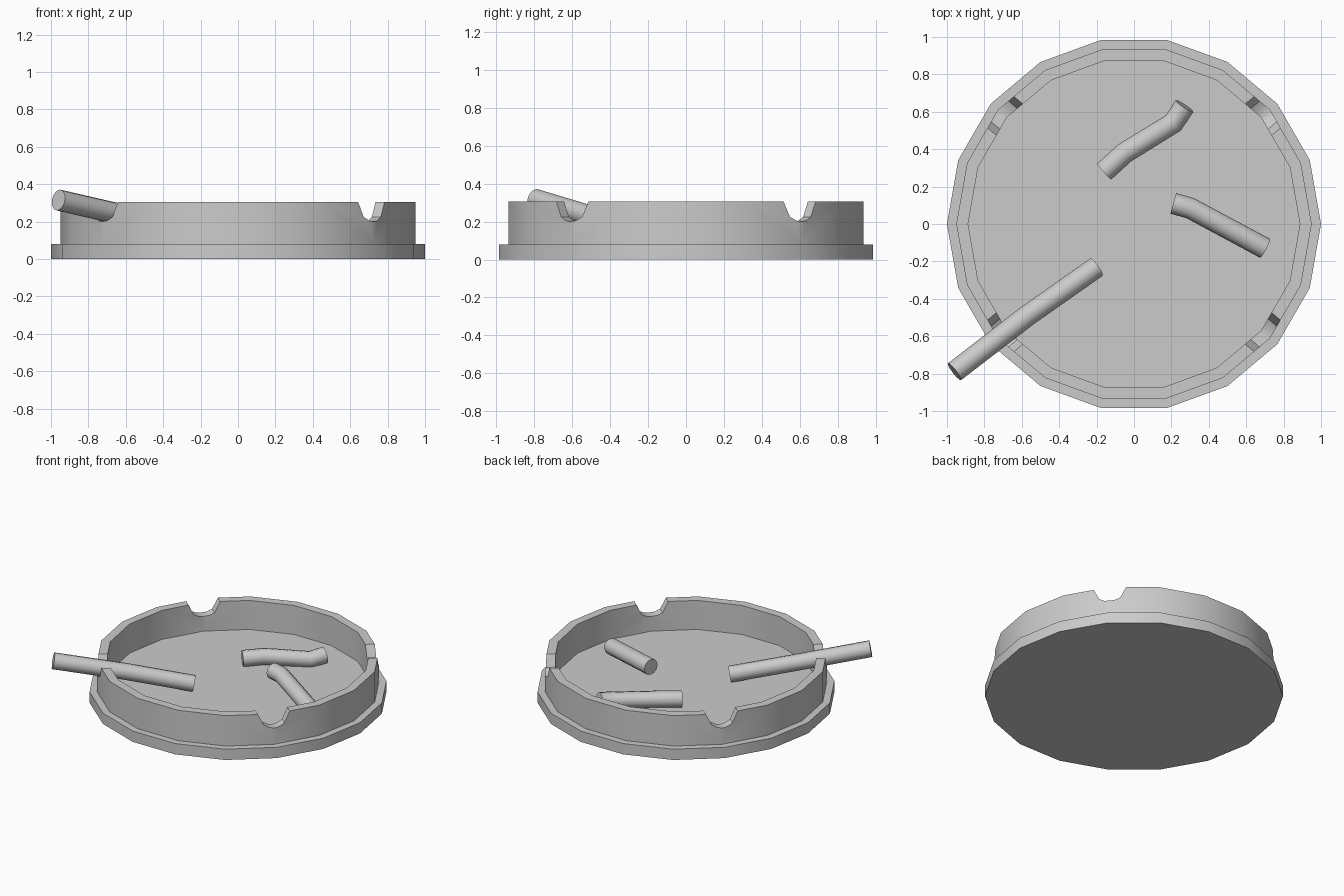
import bpy, bmesh
from math import cos, sin, radians, tau

if "Cube" in bpy.data.objects:
    bpy.data.objects.remove(bpy.data.objects["Cube"], do_unlink=True)

SIDES = 18
RIM = 0.305
COLOUR = (0.6, 0.6, 0.6, 1)

grey = bpy.data.materials.new("plain grey")
grey.use_nodes = True
grey.diffuse_color = COLOUR
grey.node_tree.nodes["Principled BSDF"].inputs["Base Color"].default_value = COLOUR


def add_mesh(name, bm):
    bmesh.ops.recalc_face_normals(bm, faces=bm.faces)
    mesh = bpy.data.meshes.new(name)
    bm.to_mesh(mesh)
    bm.free()
    mesh.materials.append(grey)
    obj = bpy.data.objects.new(name, mesh)
    bpy.context.collection.objects.link(obj)
    return obj


def select_only(obj):
    bpy.ops.object.select_all(action='DESELECT')
    obj.select_set(True)
    bpy.context.view_layer.objects.active = obj


def loft(bm, rings):
    """Join closed rings in order and cap both ends."""
    for a, b in zip(rings, rings[1:]):
        for i in range(len(a)):
            j = (i + 1) % len(a)
            bm.faces.new((a[i], a[j], b[j], b[i]))
    bm.faces.new(rings[0])
    bm.faces.new(rings[-1])


def lathe(name, profile):
    bm = bmesh.new()
    rings = [[bm.verts.new((r * cos(tau * i / SIDES), r * sin(tau * i / SIDES), z))
              for i in range(SIDES)] for r, z in profile]
    loft(bm, rings)
    return add_mesh(name, bm)


def notch_cutter(name, angle):
    """Radial prism with a rounded bottom that cuts a rest into the wall."""
    half = [(0.135, 0.36), (0.11, RIM), (0.072, 0.225), (0.035, 0.205)]
    outline = half + [(0, 0.2)] + [(-t, z) for t, z in reversed(half)]
    bm = bmesh.new()
    c, s = cos(angle), sin(angle)
    loft(bm, [[bm.verts.new((r * c - t * s, r * s + t * c, z)) for t, z in outline]
              for r in (0.75, 1.1)])
    return add_mesh(name, bm)


def bent_stick(name, points):
    """Round capped stick following a bent path."""
    curve = bpy.data.curves.new(name, 'CURVE')
    curve.dimensions = '3D'
    curve.bevel_depth = 0.057
    curve.bevel_resolution = 4
    curve.use_fill_caps = True
    spline = curve.splines.new('POLY')
    spline.points.add(len(points) - 1)
    for p, co in zip(spline.points, points):
        p.co = (*co, 1)
    curve.materials.append(grey)
    obj = bpy.data.objects.new(name, curve)
    bpy.context.collection.objects.link(obj)
    select_only(obj)
    bpy.ops.object.convert(target='MESH')
    return bpy.context.object


# Dish with a stepped foot, upright wall and flat floor
dish = lathe("dish", [(1, 0), (1, 0.08), (0.95, 0.08), (0.95, RIM),
                      (0.887, RIM), (0.887, 0.09)])

# Four rests cut in the wall
for n, angle in enumerate((40, 140, 220, 320)):
    cutter = notch_cutter("rest_cutter", radians(angle))
    mod = dish.modifiers.new("rest", 'BOOLEAN')
    mod.operation = 'DIFFERENCE'
    mod.solver = 'EXACT'
    mod.object = cutter
    select_only(dish)
    bpy.ops.object.modifier_apply(modifier=mod.name)
    bpy.data.objects.remove(cutter, do_unlink=True)

# One long stick lying in a rest, and two crumpled stubs on the floor
sticks = [
    bent_stick("long_stick", [(-0.96, -0.79, 0.315), (-0.57, -0.49, 0.225),
                              (-0.2, -0.23, 0.137)]),
    bent_stick("back_stub", [(-0.16, 0.28, 0.137), (-0.05, 0.38, 0.145),
                             (0.21, 0.54, 0.13), (0.27, 0.63, 0.145)]),
    bent_stick("side_stub", [(0.21, 0.11, 0.21), (0.3, 0.085, 0.21),
                             (0.7, -0.13, 0.14)]),
]

for obj in [dish] + sticks:
    select_only(obj)
    bpy.ops.object.shade_smooth_by_angle(angle=radians(35))
